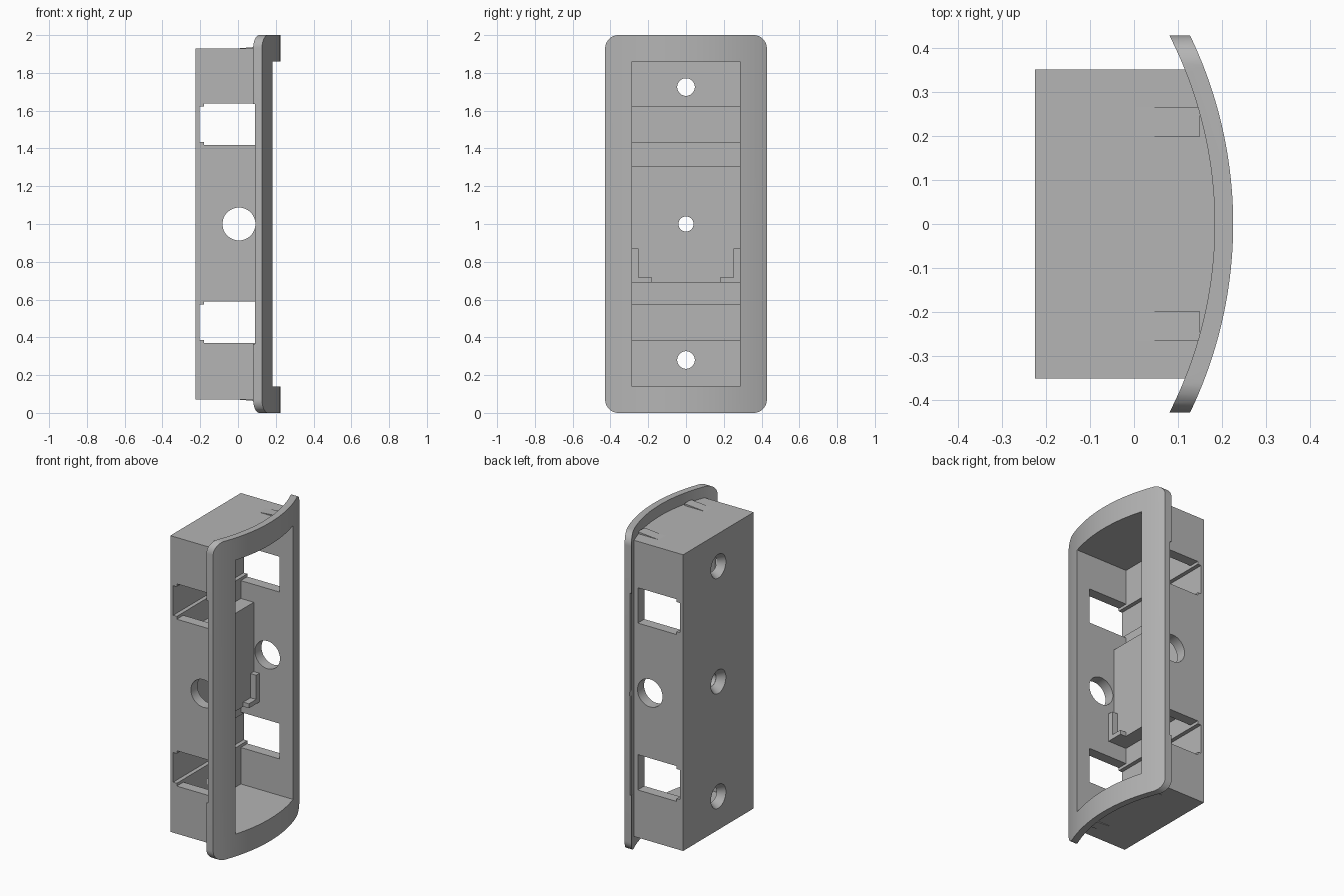
import bpy, bmesh, math
from mathutils import Matrix

if "Cube" in bpy.data.objects:
    bpy.data.objects.remove(bpy.data.objects["Cube"])

grey = bpy.data.materials.new("plain_grey")
grey.use_nodes = True
COLOUR = (0.46, 0.46, 0.46, 1)
grey.diffuse_color = COLOUR
grey.node_tree.nodes["Principled BSDF"].inputs["Base Color"].default_value = COLOUR

AXIS = -0.759            # centre of the curved faceplate, along x
OUTER, INNER = 0.984, 0.942
FLOOR = -0.18            # inner floor of the housing
BACK = -0.225
HALF = 0.285             # half width of the opening


def finish(name, bm):
    bmesh.ops.recalc_face_normals(bm, faces=bm.faces)
    mesh = bpy.data.meshes.new(name)
    bm.to_mesh(mesh)
    bm.free()
    mesh.materials.append(grey)
    obj = bpy.data.objects.new(name, mesh)
    bpy.context.collection.objects.link(obj)
    return obj


def prism(name, points, low, high, axis="z"):
    """Extrude a 2D outline along an axis: (x, y) for z, (y, z) for x, (x, z) for y."""
    place = {"z": lambda a, b, h: (a, b, h),
             "x": lambda a, b, h: (h, a, b),
             "y": lambda a, b, h: (a, h, b)}[axis]
    bm = bmesh.new()
    rings = [[bm.verts.new(place(a, b, h)) for a, b in points] for h in (low, high)]
    bm.faces.new(rings[0])
    bm.faces.new(rings[1])
    for i in range(len(points)):
        j = (i + 1) % len(points)
        bm.faces.new((rings[0][i], rings[0][j], rings[1][j], rings[1][i]))
    return finish(name, bm)


def box(name, x, y, z):
    return prism(name, [(x[0], y[0]), (x[1], y[0]), (x[1], y[1]), (x[0], y[1])], *z)


def cone(name, r1, r2, depth, matrix):
    bm = bmesh.new()
    bmesh.ops.create_cone(bm, cap_ends=True, segments=48, radius1=r1, radius2=r2,
                          depth=depth, matrix=matrix)
    return finish(name, bm)


def combine(obj, other, operation):
    """Apply a boolean and remove the helper."""
    mod = obj.modifiers.new("bool", "BOOLEAN")
    mod.operation, mod.object, mod.solver = operation, other, "EXACT"
    graph = bpy.context.evaluated_depsgraph_get()
    mesh = bpy.data.meshes.new_from_object(obj.evaluated_get(graph))
    obj.modifiers.clear()
    obj.data = mesh
    bpy.data.objects.remove(other)


def arc(radius, half, steps=40):
    """Curved front line from -half to +half in y."""
    ys = [half * (2 * i / steps - 1) for i in range(steps + 1)]
    return [(AXIS + math.sqrt(radius ** 2 - y * y), y) for y in ys]


# Curved faceplate with rounded corners
plate = prism("faceplate", arc(OUTER, 0.428) + arc(INNER, 0.428)[::-1], -0.05, 2.05)
R = 0.07
corners = []
for q, (sy, sz) in enumerate([(1, 1), (-1, 1), (-1, -1), (1, -1)]):
    for k in range(11):
        t = math.pi / 2 * (q + k / 10)
        corners.append((sy * (0.428 - R) + R * math.cos(t),
                        1 + sz * (1 - R) + R * math.sin(t)))
combine(plate, prism("outline", corners, -0.3, 0.5, "x"), "INTERSECT")
for s in (-1, 1):        # shallow relief behind the plate edges
    side = sorted((s * 0.36, s * 0.5))
    combine(plate, box("relief", (0, 0.09), side, (0.365, 1.635)), "DIFFERENCE")

# Housing joined to the plate, then hollowed
housing = prism("housing", [(BACK, 0.35), (BACK, -0.35)] + arc(0.96, 0.35), 0.07, 1.93)
combine(housing, plate, "UNION")
housing.name = "housing_with_faceplate"
combine(housing, box("cavity", (FLOOR, 0.5), (-HALF, HALF), (0.14, 1.86)), "DIFFERENCE")

# Side windows with a narrower groove across the floor
for z in (0.48, 1.528):
    combine(housing, box("window", (FLOOR, 0.09), (-0.4, 0.4), (z - 0.111, z + 0.111)),
            "DIFFERENCE")
    combine(housing, box("groove", (-0.205, -0.1), (-0.4, 0.4), (z - 0.093, z + 0.093)),
            "DIFFERENCE")

# Round cable holes in both sides
across = Matrix.Translation((0.005, 0, 1)) @ Matrix.Rotation(math.pi / 2, 4, "X")
combine(housing, cone("side_hole", 0.087, 0.087, 1, across), "DIFFERENCE")

# Raised centre pad
pad = box("centre_pad", (FLOOR, -0.09), (-HALF, HALF), (0.69, 1.305))

# Screw holes, countersunk from the back
for z, r in ((0.28, 0.046), (1.0, 0.04), (1.725, 0.046)):
    turn = Matrix.Rotation(math.pi / 2, 4, "Y")
    sink = Matrix.Translation(((BACK + FLOOR) / 2, 0, z)) @ turn
    through = Matrix.Translation((-0.15, 0, z)) @ turn
    combine(housing, cone("sink", 0.075, r, 0.047, sink), "DIFFERENCE")
    combine(housing, cone("bore", r, r, 0.3, through), "DIFFERENCE")
    if z == 1.0:
        combine(pad, cone("bore", r, r, 0.3, through), "DIFFERENCE")

parts = [housing, pad]
for s, side in ((1, "left"), (-1, "right")):
    # L-shaped stops at the lower corners of the pad
    shape = [(HALF, 0.69), (HALF, 0.87), (0.252, 0.87),
             (0.252, 0.718), (0.18, 0.718), (0.18, 0.69)]
    parts.append(prism(side + "_corner_stop", [(s * y, z) for y, z in shape],
                       -0.09, -0.05, "x"))
    # Small wedge catches on the top and bottom
    for end, base, d in (("top", 1.93, 1), ("bottom", 0.07, -1)):
        wedge = [(0.005, base), (0.15, base + d * 0.012), (0.15, base - d * 0.01),
                 (0.005, base - d * 0.01)]
        parts.append(prism(f"{side}_{end}_wedge", wedge,
                           *sorted((s * 0.198, s * 0.264)), "y"))

bpy.ops.object.select_all(action="DESELECT")
for part in parts:
    part.select_set(True)
bpy.context.view_layer.objects.active = housing
bpy.ops.object.shade_smooth_by_angle(angle=math.radians(25))
